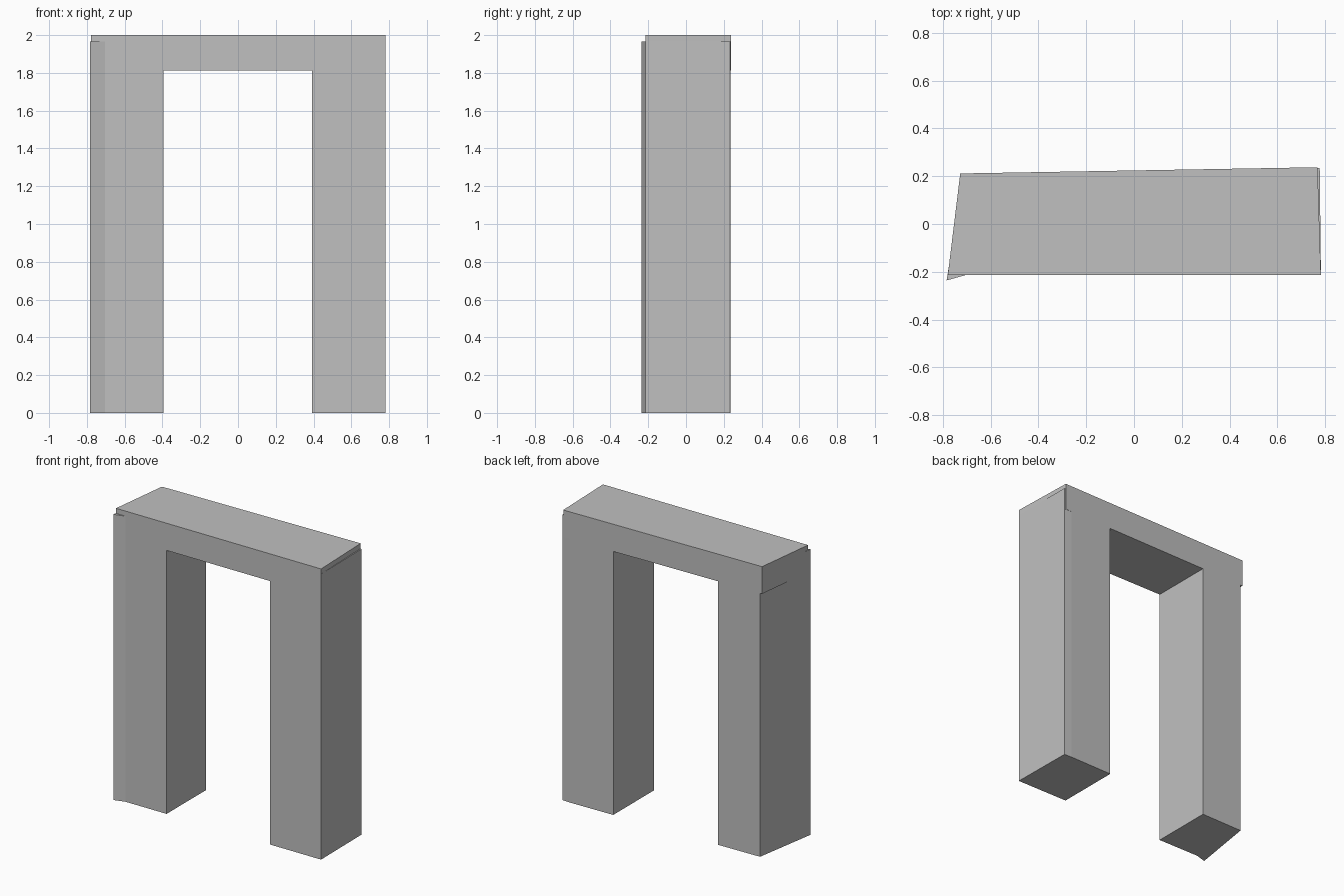
import bpy
import bmesh

# Remove the default cube
default = bpy.data.objects.get("Cube")
if default:
    bpy.data.objects.remove(default, do_unlink=True)

# Plain grey for the whole gateway
grey = bpy.data.materials.new("plain grey")
grey.use_nodes = True
colour = (0.527, 0.527, 0.527, 1)
grey.diffuse_color = colour
grey.node_tree.nodes["Principled BSDF"].inputs["Base Color"].default_value = colour

FRONT = -0.214
LINTEL_BOTTOM = 1.813
POST_TOP = 1.965


def back(x):
    """The back wall runs at a slight slant."""
    return 0.224 + 0.0174 * x


def prism(name, plan, bottom, top):
    """Extrude a counter-clockwise floor plan between two heights."""
    bm = bmesh.new()
    base = bm.faces.new([bm.verts.new((x, y, bottom)) for x, y in plan])
    extruded = bmesh.ops.extrude_face_region(bm, geom=[base], use_keep_orig=True)
    verts = [v for v in extruded["geom"] if isinstance(v, bmesh.types.BMVert)]
    bmesh.ops.translate(bm, verts=verts, vec=(0, 0, top - bottom))
    bmesh.ops.recalc_face_normals(bm, faces=bm.faces)
    mesh = bpy.data.meshes.new(name)
    bm.to_mesh(mesh)
    bm.free()
    mesh.materials.append(grey)
    obj = bpy.data.objects.new(name, mesh)
    bpy.context.collection.objects.link(obj)
    return obj


# Lintel: a skewed slab across the top
prism("lintel",
      [(-0.779, FRONT), (0.782, FRONT), (0.768, back(0.768)), (-0.727, back(-0.727))],
      LINTEL_BOTTOM, 2)

# Right post: front outer corner flares forward
prism("right_post",
      [(-0.784, -0.236), (-0.705, FRONT), (-0.394, FRONT),
       (-0.394, back(-0.394)), (-0.712, back(-0.712))],
      0, POST_TOP)

# Left post: back outer corner is slightly chamfered
prism("left_post",
      [(0.392, FRONT), (0.782, FRONT), (0.777, 0.234),
       (0.72, back(0.72)), (0.392, back(0.392))],
      0, POST_TOP)
